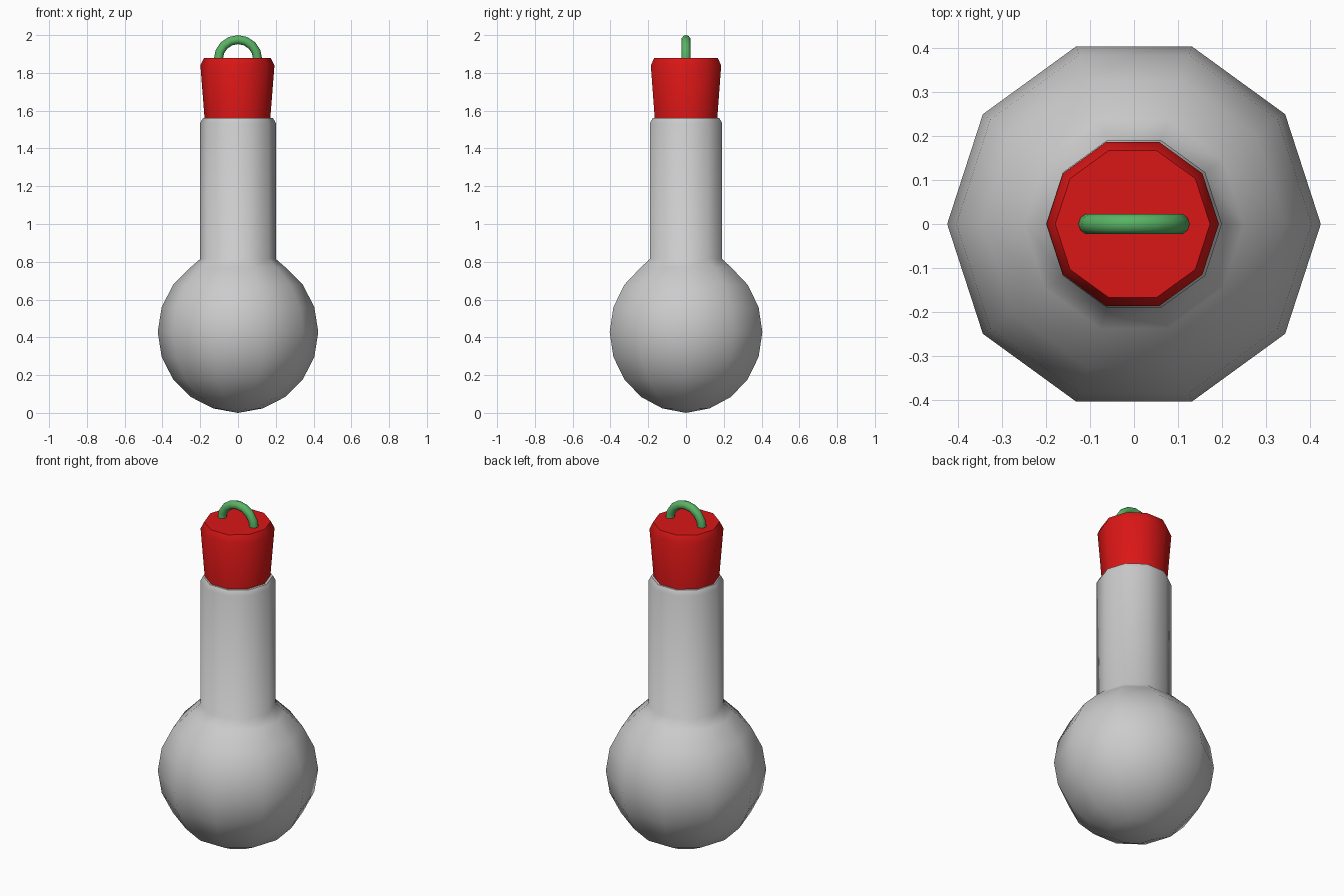
import bpy, bmesh, math

if "Cube" in bpy.data.objects:
    bpy.data.objects.remove(bpy.data.objects["Cube"])

SIDES = 10


def finish(obj, color=None, angle=60):
    bpy.ops.object.select_all(action='DESELECT')
    obj.select_set(True)
    bpy.context.view_layer.objects.active = obj
    bpy.ops.object.shade_smooth_by_angle(angle=math.radians(angle))
    if color:
        mat = bpy.data.materials.new(obj.name + "_colour")
        mat.diffuse_color = (*color, 1)
        mat.use_nodes = True
        mat.node_tree.nodes["Principled BSDF"].inputs["Base Color"].default_value = mat.diffuse_color
        obj.data.materials.append(mat)


def lathe(name, profile, x=0.0):
    """Revolve (radius, z) points from bottom to top; radius 0 makes a pole."""
    bm = bmesh.new()
    rings = []
    for r, z in profile:
        n = 1 if r == 0 else SIDES
        rings.append([bm.verts.new((x + r * math.cos(math.tau * i / SIDES),
                                    r * math.sin(math.tau * i / SIDES), z))
                      for i in range(n)])
    for a, b in zip(rings, rings[1:]):
        for i in range(SIDES):
            j = (i + 1) % SIDES
            if len(a) == 1:
                bm.faces.new((a[0], b[j], b[i]))
            elif len(b) == 1:
                bm.faces.new((a[i], a[j], b[0]))
            else:
                bm.faces.new((a[i], a[j], b[j], b[i]))
    for ring, flip in ((rings[0], True), (rings[-1], False)):
        if len(ring) > 1:
            bm.faces.new(ring[::-1] if flip else ring)
    bm.normal_update()
    mesh = bpy.data.meshes.new(name)
    bm.to_mesh(mesh)
    bm.free()
    obj = bpy.data.objects.new(name, mesh)
    bpy.context.collection.objects.link(obj)
    return obj


# Round flask bulb, straight neck, chamfered lip and a recess for the stopper
R, CZ = 0.425, 0.428
bulb = [(0, 0.0)] + [(R * math.cos(math.radians(a)), CZ + R * math.sin(math.radians(a)))
                     for a in range(-72, 55, 18)]
neck = [(0.2, 0.815), (0.2, 1.535), (0.185, 1.562), (0.16, 1.562), (0.155, 1.46)]
finish(lathe("flask", bulb + neck))

# Tapered stopper with a chamfered top
finish(lathe("stopper", [(0.167, 1.47), (0.196, 1.84), (0.176, 1.88)], x=-0.003),
       (0.7, 0.008, 0.008))

# Ring handle, lower half sunk in the stopper
bpy.ops.mesh.primitive_torus_add(major_segments=16, minor_segments=10,
                                 major_radius=0.104, minor_radius=0.024,
                                 location=(0, 0, 1.872),
                                 rotation=(math.pi / 2, 0, 0))
handle = bpy.context.object
handle.name = "ring_handle"
finish(handle, (0.1, 0.45, 0.13))
